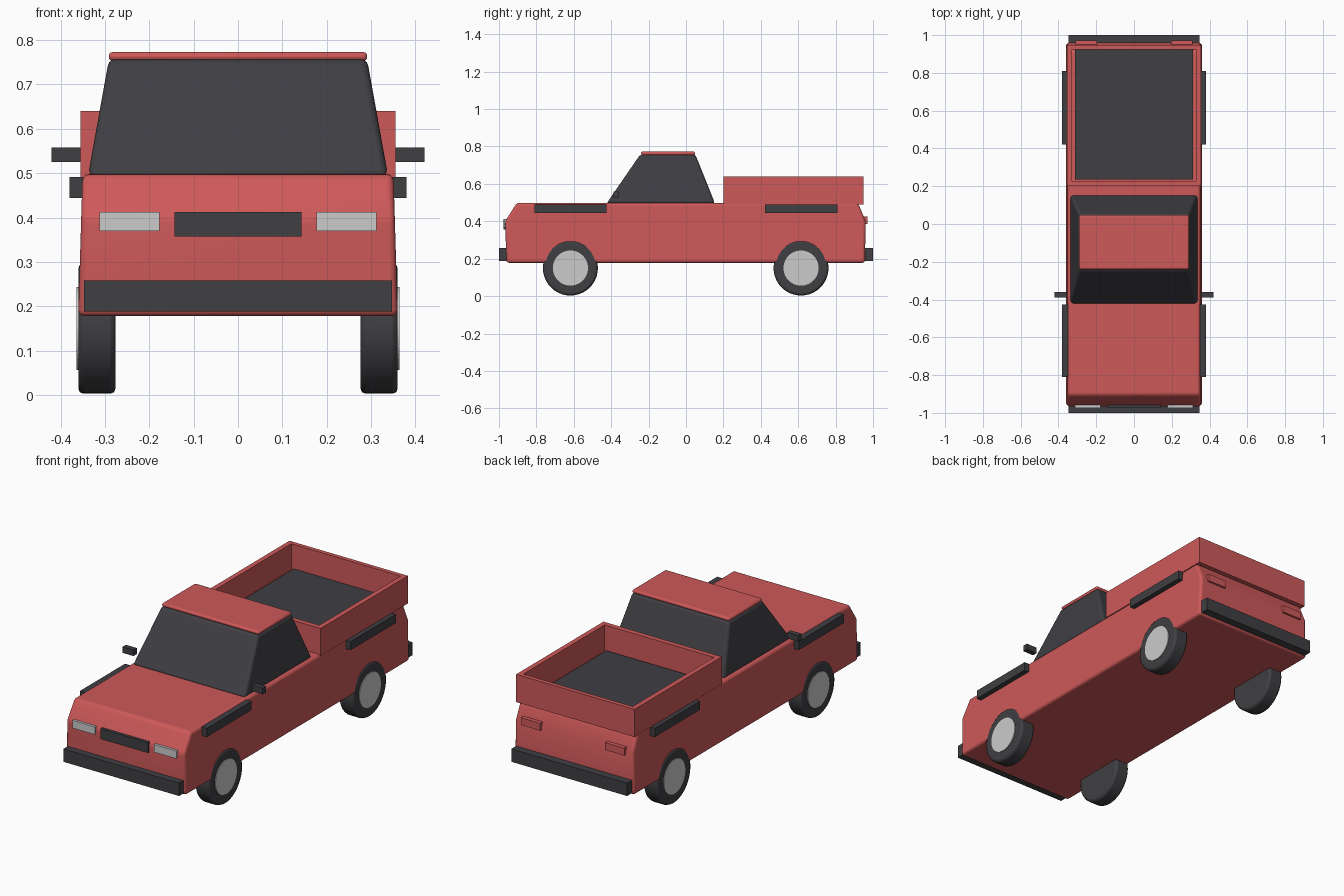
import bpy
import bmesh
from math import radians, pi
from mathutils import Matrix

if "Cube" in bpy.data.objects:
    bpy.data.objects.remove(bpy.data.objects["Cube"])


def material(name, r, g, b):
    m = bpy.data.materials.new(name)
    m.use_nodes = True
    m.diffuse_color = (r, g, b, 1)
    m.node_tree.nodes["Principled BSDF"].inputs["Base Color"].default_value = (r, g, b, 1)
    m.node_tree.nodes["Principled BSDF"].inputs["Roughness"].default_value = 0.6
    return m


RED = material("body red", 0.62, 0.1, 0.1)
DARK = material("dark grey", 0.05, 0.05, 0.057)
LIGHT = material("light grey", 0.6, 0.6, 0.6)


def finish(name, bm, mat, bevel=0, segments=3):
    """Turn a bmesh into an object, with optional rounded edges."""
    bmesh.ops.recalc_face_normals(bm, faces=bm.faces)
    mesh = bpy.data.meshes.new(name)
    bm.to_mesh(mesh)
    bm.free()
    mesh.materials.append(mat)
    ob = bpy.data.objects.new(name, mesh)
    bpy.context.collection.objects.link(ob)
    if bevel:
        mod = ob.modifiers.new("rounded edges", 'BEVEL')
        mod.width = bevel
        mod.segments = segments
        mod.limit_method = 'ANGLE'
        mod.angle_limit = radians(25)
        bpy.ops.object.select_all(action='DESELECT')
        ob.select_set(True)
        bpy.context.view_layer.objects.active = ob
        bpy.ops.object.shade_smooth_by_angle(angle=radians(40))
    return ob


def box(name, x, y, z, mat, bevel=0):
    """Box from its (low, high) extents."""
    bm = bmesh.new()
    bmesh.ops.create_cube(bm, size=1)
    for v in bm.verts:
        v.co = [r[0] if c < 0 else r[1] for c, r in zip(v.co, (x, y, z))]
    return finish(name, bm, mat, bevel)


def side_boxes(name, x, y, z, mat):
    """The same box on both sides."""
    box("left_" + name, x, y, z, mat)
    box("right_" + name, (-x[1], -x[0]), y, z, mat)


def profile_solid(name, points, half_width, mat, bevel):
    """Side profile (y, z) spanned across x, its width depending on height."""
    bm = bmesh.new()
    sides = [[bm.verts.new((s * half_width(z), y, z)) for y, z in points] for s in (-1, 1)]
    for loop in sides:
        bm.faces.new(loop)
    n = len(points)
    for i in range(n):
        j = (i + 1) % n
        bm.faces.new((sides[0][i], sides[0][j], sides[1][j], sides[1][i]))
    return finish(name, bm, mat, bevel)


def disc(name, x0, x1, y, radius, mat, bevel=0):
    """Cylinder lying along x at axle height."""
    bm = bmesh.new()
    bmesh.ops.create_cone(bm, cap_ends=True, segments=40, radius1=radius, radius2=radius,
                          depth=abs(x1 - x0),
                          matrix=Matrix.Translation(((x0 + x1) / 2, y, 0.15))
                          @ Matrix.Rotation(pi / 2, 4, 'Y'))
    return finish(name, bm, mat, bevel, 2)


# Body and cabin
profile_solid("body",
              [(-0.96, 0.178), (-0.967, 0.4), (-0.905, 0.498),
               (0.92, 0.498), (0.96, 0.4), (0.957, 0.178)],
              lambda z: 0.36 - 0.03 * (z - 0.178), RED, 0.014)
profile_solid("cabin_windows",
              [(-0.425, 0.495), (-0.245, 0.757), (0.05, 0.757), (0.155, 0.495)],
              lambda z: 0.338 - 0.18 * (z - 0.495), DARK, 0.014)
box("roof", (-0.291, 0.291), (-0.24, 0.048), (0.753, 0.773), RED, 0.009)

# Cargo bed
side_boxes("bed_wall", (0.328, 0.355), (0.2, 0.948), (0.49, 0.64), RED)
box("bed_front_wall", (-0.328, 0.328), (0.2, 0.228), (0.49, 0.64), RED)
box("bed_tailgate", (-0.328, 0.328), (0.925, 0.948), (0.49, 0.64), RED)
box("bed_floor", (-0.313, 0.313), (0.236, 0.925), (0.49, 0.508), DARK)

# Bumpers and grille
box("front_bumper", (-0.347, 0.347), (-1, -0.95), (0.188, 0.258), DARK)
box("rear_bumper", (-0.347, 0.347), (0.95, 1), (0.188, 0.258), DARK)
box("grille", (-0.143, 0.143), (-0.975, -0.94), (0.357, 0.413), DARK)

# Lamps, mirrors and fender trims
side_boxes("headlight", (0.177, 0.312), (-0.973, -0.94), (0.37, 0.412), LIGHT)
side_boxes("tail_light", (0.195, 0.31), (0.94, 0.971), (0.386, 0.426), RED)
side_boxes("mirror", (0.355, 0.42), (-0.388, -0.36), (0.525, 0.558), DARK)
side_boxes("front_fender_trim", (0.33, 0.38), (-0.81, -0.425), (0.444, 0.491), DARK)
side_boxes("rear_fender_trim", (0.33, 0.38), (0.422, 0.81), (0.444, 0.491), DARK)

# Wheels
for end, y in (("front", -0.618), ("rear", 0.615)):
    for side, s in (("left", 1), ("right", -1)):
        disc(f"{end}_{side}_tyre", s * 0.276, s * 0.36, y, 0.147, DARK, 0.012)
        disc(f"{end}_{side}_hub", s * 0.34, s * 0.364, y, 0.094, LIGHT)
